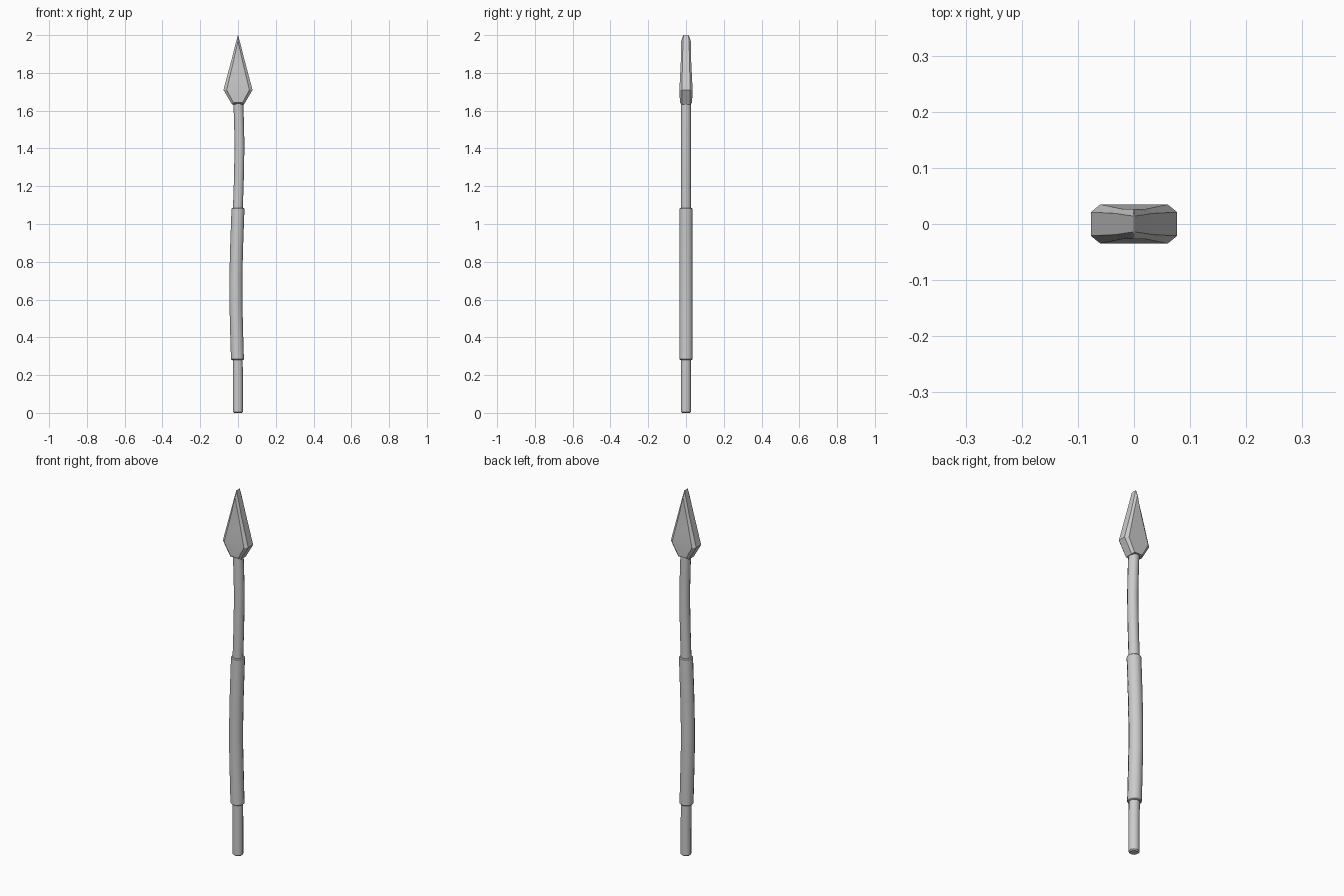
import bpy, bmesh, math

if "Cube" in bpy.data.objects:
    bpy.data.objects.remove(bpy.data.objects["Cube"])


def loft(name, rings, angle):
    """Skin a stack of equal-length point rings and cap both ends."""
    bm = bmesh.new()
    loops = [[bm.verts.new(p) for p in ring] for ring in rings]
    n = len(rings[0])
    for a, b in zip(loops, loops[1:]):
        for i in range(n):
            j = (i + 1) % n
            bm.faces.new((a[i], a[j], b[j], b[i]))
    bm.faces.new(loops[0][::-1])
    bm.faces.new(loops[-1])
    bmesh.ops.remove_doubles(bm, verts=bm.verts, dist=1e-5)
    bmesh.ops.recalc_face_normals(bm, faces=bm.faces)
    mesh = bpy.data.meshes.new(name)
    bm.to_mesh(mesh)
    bm.free()
    ob = bpy.data.objects.new(name, mesh)
    bpy.context.collection.objects.link(ob)
    bpy.ops.object.select_all(action='DESELECT')
    bpy.context.view_layer.objects.active = ob
    ob.select_set(True)
    bpy.ops.object.shade_smooth_by_angle(angle=math.radians(angle))
    return ob


def circle(x, z, r, n=12):
    return [(x + r * math.cos(math.tau * (i + .5) / n),
             r * math.sin(math.tau * (i + .5) / n), z) for i in range(n)]


def rod(name, path, r, chamfer):
    """Bent round rod along (x, z) points, with small chamfered ends."""
    (x0, z0), (x1, z1) = path[0], path[-1]
    rings = [circle(x0, z0, r - chamfer), circle(x0, z0 + chamfer, r)]
    rings += [circle(x, z, r) for x, z in path[1:-1]]
    rings += [circle(x1, z1 - chamfer, r), circle(x1, z1, r - chamfer)]
    return loft(name, rings, 40)


# slightly crooked wooden shaft
rod("shaft", [(0, 0), (0, .14), (-.001, .25), (-.006, .45), (-.011, .7),
              (-.006, .95), (0, 1.1), (.005, 1.25), (.008, 1.42),
              (.005, 1.55), (.001, 1.66)], .027, .006)

# thicker wrapped grip following the bend
rod("grip", [(-.003, .28), (-.007, .42), (-.011, .58), (-.011, .72),
             (-.008, .86), (-.003, 1.0), (0, 1.085)], .0355, .004)


# kite-shaped blade: rim half width, rim half depth, face half width, face half depth
def section(z, w, e, f, t, zf=None):
    zf = z if zf is None else zf
    return [(w, -e, z), (w, e, z), (f, t, zf), (0, t, zf), (-f, t, zf),
            (-w, e, z), (-w, -e, z), (-f, -t, zf), (0, -t, zf), (f, -t, zf)]


loft("spear_head", [
    section(1.633, .032, .021, .024, .032, 1.642),
    section(1.71, .077, .021, .060, .035),
    section(1.79, .0555, .020, .041, .031),
    section(1.87, .034, .019, .022, .027),
    section(2.0, .001, .014, .001, .027, 1.965),
], 25)
